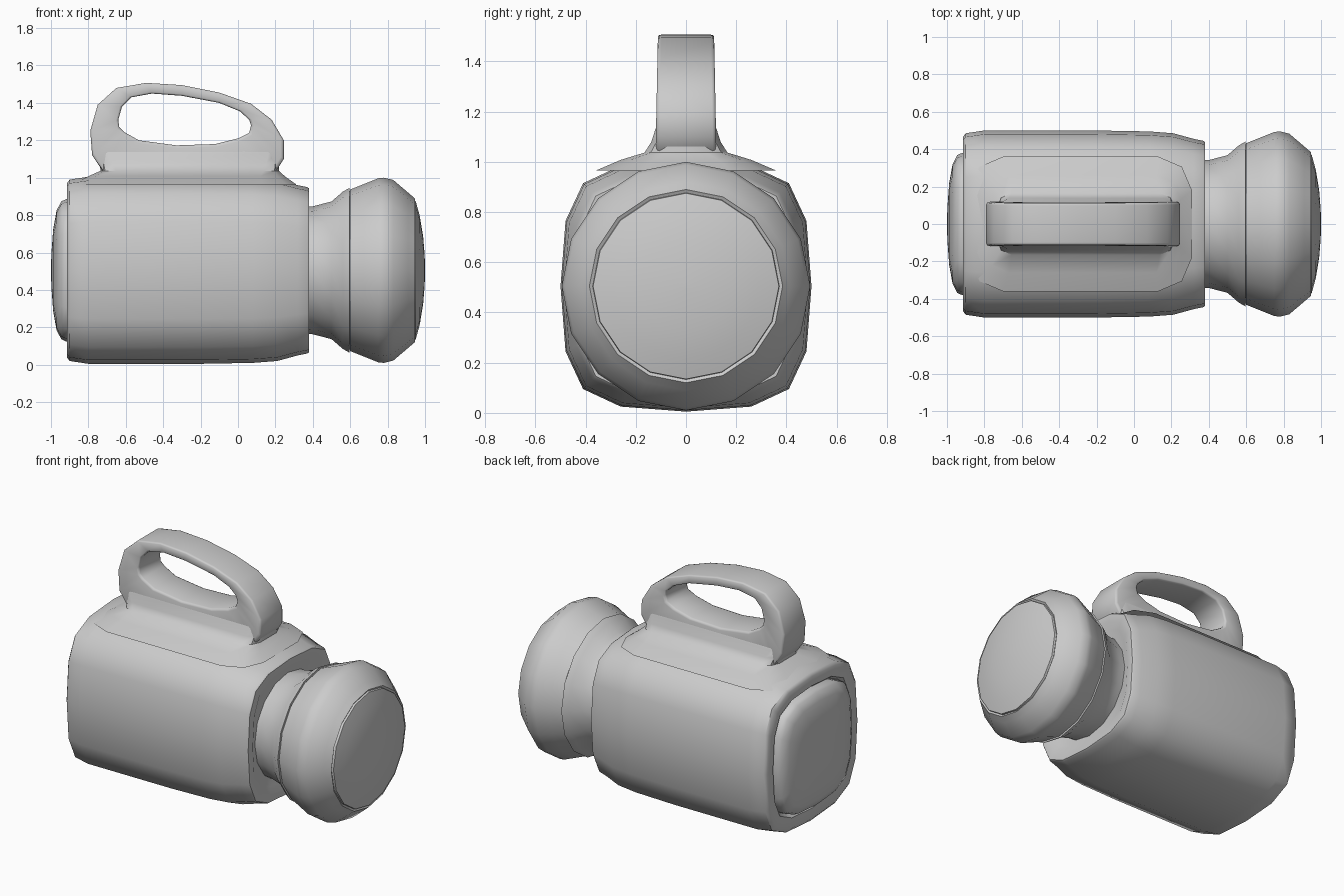
import bpy, bmesh, math

if "Cube" in bpy.data.objects:
    bpy.data.objects.remove(bpy.data.objects["Cube"])

CZ = 0.505  # height of the lantern axis


def finish(name, bm, bevel=0.0):
    bmesh.ops.recalc_face_normals(bm, faces=bm.faces)
    mesh = bpy.data.meshes.new(name)
    bm.to_mesh(mesh)
    bm.free()
    ob = bpy.data.objects.new(name, mesh)
    bpy.context.collection.objects.link(ob)
    bpy.ops.object.select_all(action='DESELECT')
    ob.select_set(True)
    bpy.context.view_layer.objects.active = ob
    if bevel:
        mod = ob.modifiers.new("bevel", 'BEVEL')
        mod.width = bevel
        mod.segments = 2
        mod.limit_method = 'ANGLE'
        mod.angle_limit = math.radians(60)
        bpy.ops.object.modifier_apply(modifier=mod.name)
    bpy.ops.object.shade_smooth_by_angle(angle=math.radians(45))
    return ob


def loft(name, rings):
    bm = bmesh.new()
    loops = [[bm.verts.new(p) for p in ring] for ring in rings]
    n = len(loops[0])
    for a, b in zip(loops, loops[1:]):
        for i in range(n):
            j = (i + 1) % n
            bm.faces.new((a[i], a[j], b[j], b[i]))
    bm.faces.new(loops[0])
    bm.faces.new(loops[-1])
    return finish(name, bm)


# Cross-sections of unit half-width: rounded square and circle, 16 sides each
quarter = [(1, 0), (0.96, 0.52), (0.82, 0.82), (0.52, 0.96)]
square = []
for k in range(4):
    c, s = round(math.cos(k * math.pi / 2)), round(math.sin(k * math.pi / 2))
    square += [(c * y - s * z, s * y + c * z) for y, z in quarter]
circle = [(math.cos(i * math.pi / 8), math.sin(i * math.pi / 8)) for i in range(16)]


def along_x(name, section, profile):
    return loft(name, [[(x, r * y, CZ + r * z) for y, z in section] for x, r in profile])


# Body, rear cap, neck, lamp head and lens
along_x("body", square, [
    (-0.885, 0.385), (-0.91, 0.40), (-0.915, 0.465), (-0.90, 0.485), (-0.80, 0.50),
    (-0.2, 0.50), (0.08, 0.495), (0.21, 0.485), (0.32, 0.455), (0.37, 0.445),
    (0.38, 0.438), (0.38, 0.39), (0.36, 0.35)])
along_x("rear_cap", square, [
    (-0.86, 0.38), (-0.92, 0.38), (-0.945, 0.368), (-0.97, 0.32),
    (-0.988, 0.22), (-0.997, 0.10), (-1.0, 0.02)])
along_x("neck", circle, [
    (0.34, 0.34), (0.40, 0.342), (0.50, 0.368), (0.56, 0.42), (0.595, 0.44), (0.595, 0.40)])
along_x("lamp_head", circle, [
    (0.59, 0.40), (0.60, 0.432), (0.67, 0.46), (0.75, 0.492), (0.78, 0.495), (0.83, 0.483),
    (0.91, 0.415), (0.945, 0.385), (0.93, 0.36)])
along_x("lens", circle, [
    (0.92, 0.375), (0.95, 0.37), (0.972, 0.29), (0.99, 0.18), (0.998, 0.08), (1.0, 0.01)])

# Carrying handle: an outer and an inner outline joined into a band
outer = [(-0.72, 1.03), (-0.78, 1.12), (-0.79, 1.25), (-0.75, 1.39), (-0.65, 1.48),
         (-0.49, 1.507), (-0.30, 1.495), (-0.10, 1.455), (0.07, 1.395), (0.18, 1.31),
         (0.245, 1.20), (0.245, 1.10), (0.20, 1.03), (0.10, 0.96), (-0.27, 0.96), (-0.62, 0.96)]
inner = [(-0.61, 1.245), (-0.635, 1.27), (-0.64, 1.31), (-0.62, 1.38), (-0.57, 1.43),
         (-0.46, 1.45), (-0.30, 1.438), (-0.10, 1.40), (0.01, 1.355), (0.06, 1.31),
         (0.07, 1.28), (0.06, 1.24), (0.0, 1.21), (-0.12, 1.18), (-0.33, 1.173), (-0.53, 1.20)]
bm = bmesh.new()
loops = []
for outline, side in ((outer, -1), (outer, 1), (inner, 1), (inner, -1)):
    loops.append([bm.verts.new((x, side * (0.12 - 0.02 * max(0, z - 1.1)), z)) for x, z in outline])
for k in range(4):
    a, b = loops[k], loops[(k + 1) % 4]
    for i in range(16):
        j = (i + 1) % 16
        bm.faces.new((a[i], a[j], b[j], b[i]))
finish("handle", bm, bevel=0.014)


# Flared foot blending the handle into the body
def foot_ring(x0, x1, w, z):
    cx, hx, c = (x0 + x1) / 2, (x1 - x0) / 2, w * 0.5
    pts = []
    for sx, sy, flip in ((1, 1, 0), (-1, 1, 1), (-1, -1, 0), (1, -1, 1)):
        corner = [(hx, w - c), (hx - c * 0.3, w - c * 0.3), (hx - c, w)]
        if flip:
            corner.reverse()
        pts += [(cx + sx * x, sy * y, z) for x, y in corner]
    return pts


loft("handle_foot", [
    foot_ring(-0.88, 0.31, 0.36, 0.965), foot_ring(-0.80, 0.25, 0.26, 1.008),
    foot_ring(-0.735, 0.22, 0.165, 1.037), foot_ring(-0.74, 0.22, 0.138, 1.08),
    foot_ring(-0.76, 0.225, 0.122, 1.13), foot_ring(-0.74, 0.21, 0.112, 1.155)])
